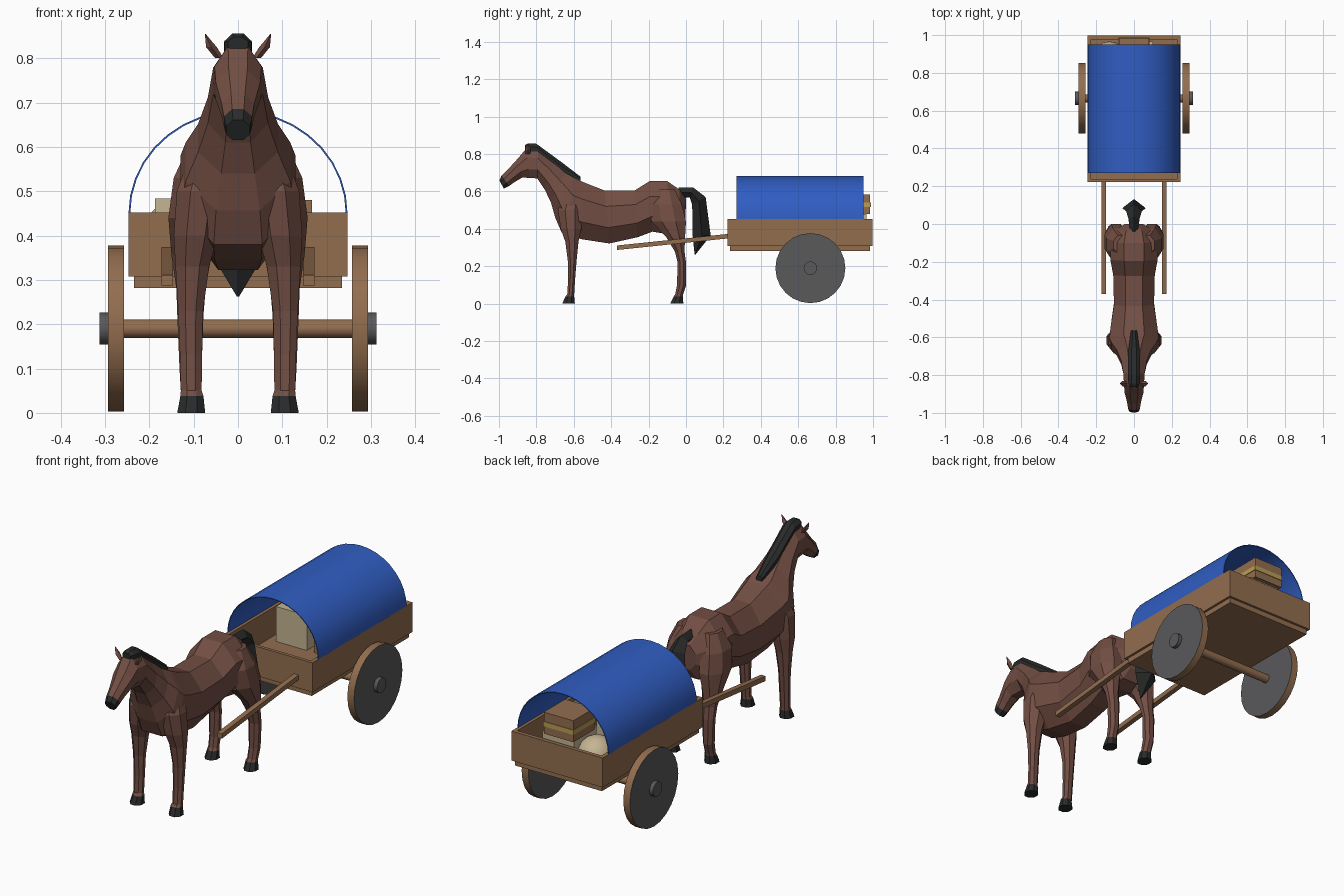
import bpy, bmesh, math
from mathutils import Vector


def material(name, r, g, b):
    m = bpy.data.materials.new(name)
    m.diffuse_color = (r, g, b, 1)
    return m


COAT = material("brown coat", 0.17, 0.077, 0.057)
BLACK = material("black hair and hoof", 0.022, 0.023, 0.023)
WOOD = material("wood", 0.29, 0.155, 0.078)
BLUE = material("blue canvas", 0.03, 0.11, 0.54)
GREY = material("grey iron", 0.10, 0.10, 0.105)
CREAM = material("cream sack", 0.56, 0.46, 0.29)
YELLOW = material("yellow band", 0.50, 0.34, 0.09)


def finish(name, bm, *mats):
    bmesh.ops.recalc_face_normals(bm, faces=bm.faces)
    me = bpy.data.meshes.new(name)
    bm.to_mesh(me)
    bm.free()
    for m in mats:
        me.materials.append(m)
    ob = bpy.data.objects.new(name, me)
    bpy.context.collection.objects.link(ob)
    return ob


def smooth(ob, angle=35):
    bpy.ops.object.select_all(action='DESELECT')
    ob.select_set(True)
    bpy.context.view_layer.objects.active = ob
    bpy.ops.object.shade_smooth_by_angle(angle=math.radians(angle))


def skin(name, rings, mats, split=None):
    """Bridge point rings; bridges from index split on use the second material."""
    bm = bmesh.new()
    rows = [[bm.verts.new(p) for p in ring] for ring in rings]
    n = len(rows[0])
    for k, (a, b) in enumerate(zip(rows, rows[1:])):
        for i in range(n):
            j = (i + 1) % n
            f = bm.faces.new((a[i], a[j], b[j], b[i]))
            f.material_index = int(split is not None and k >= split)
    bm.faces.new(rows[0])
    bm.faces.new(rows[-1]).material_index = int(split is not None)
    return finish(name, bm, *mats)


OCT = [(0.42, 1), (1, 0.4), (1, -0.4), (0.42, -1),
       (-0.42, -1), (-1, -0.4), (-1, 0.4), (-0.42, 1)]
DIAMOND = [(0, 1), (1, 0), (0, -1), (-1, 0)]


def spine_ring(yt, zt, yb, zb, w, profile=OCT):
    """Cross-section between a top and a bottom point on the centre plane."""
    top, bot = Vector((0, yt, zt)), Vector((0, yb, zb))
    mid, half = (top + bot) / 2, (top - bot) / 2
    return [mid + half * v + Vector((w * u, 0, 0)) for u, v in profile]


def leg_ring(z, y0, y1, x0, x1, side):
    cx, cy = (x0 + x1) / 2, (y0 + y1) / 2
    return [(side * (cx + u * (x1 - x0) / 2), cy + v * (y1 - y0) / 2, z) for u, v in OCT]


def box(name, x0, x1, y0, y1, z0, z1, mat):
    bm = bmesh.new()
    bmesh.ops.create_cube(bm, size=1)
    for v in bm.verts:
        v.co = ((x0 + x1) / 2 + v.co.x * (x1 - x0),
                (y0 + y1) / 2 + v.co.y * (y1 - y0),
                (z0 + z1) / 2 + v.co.z * (z1 - z0))
    return finish(name, bm, mat)


def disc(name, x0, x1, r, y, z, mats, n=24):
    """Cylinder along x; the end caps take the last material."""
    rings = [[(x, y + r * math.cos(math.tau * i / n), z + r * math.sin(math.tau * i / n))
              for i in range(n)] for x in (x0, x1)]
    ob = skin(name, rings, mats)
    for f in ob.data.polygons:
        if len(f.vertices) > 4:
            f.material_index = len(mats) - 1
    smooth(ob)
    return ob


# Horse body, neck and head, ending in a black muzzle
body = [(0.0, 0.56, -0.003, 0.44, 0.05), (-0.035, 0.61, -0.03, 0.39, 0.10),
        (-0.10, 0.655, -0.09, 0.37, 0.125), (-0.195, 0.655, -0.18, 0.385, 0.125),
        (-0.275, 0.605, -0.26, 0.355, 0.11), (-0.435, 0.605, -0.41, 0.322, 0.106),
        (-0.55, 0.65, -0.56, 0.345, 0.125), (-0.58, 0.665, -0.665, 0.38, 0.13),
        (-0.60, 0.675, -0.698, 0.457, 0.118), (-0.645, 0.70, -0.722, 0.54, 0.09),
        (-0.71, 0.755, -0.755, 0.61, 0.068), (-0.79, 0.825, -0.795, 0.67, 0.056),
        (-0.855, 0.828, -0.835, 0.672, 0.053), (-0.90, 0.775, -0.875, 0.675, 0.05),
        (-0.95, 0.72, -0.92, 0.648, 0.037), (-0.986, 0.685, -0.945, 0.63, 0.032),
        (-0.998, 0.66, -0.974, 0.615, 0.027)]
skin("horse_body", [spine_ring(*r) for r in body], (COAT, BLACK), split=15)

# Mane and tail
mane = [(-0.862, 0.848, -0.86, 0.815, 0.022), (-0.845, 0.856, -0.84, 0.80, 0.03),
        (-0.80, 0.855, -0.79, 0.79, 0.032), (-0.67, 0.76, -0.67, 0.69, 0.03),
        (-0.565, 0.68, -0.565, 0.645, 0.016)]
skin("mane", [spine_ring(*r) for r in mane], (BLACK,))
tail = [(-0.04, 0.622, -0.04, 0.565, 0.02), (0.04, 0.62, 0.02, 0.567, 0.03),
        (0.105, 0.57, 0.033, 0.53, 0.042), (0.132, 0.365, 0.036, 0.36, 0.062),
        (0.052, 0.264, 0.046, 0.262, 0.003)]
skin("tail", [spine_ring(*r, profile=DIAMOND) for r in tail], (BLACK,))

# Legs with hooves, and ears
hind = [(0.61, -0.16, -0.06, 0.03, 0.108), (0.53, -0.20, -0.022, 0.03, 0.145),
        (0.44, -0.185, 0.0, 0.035, 0.157), (0.355, -0.105, -0.005, 0.06, 0.150),
        (0.28, -0.06, -0.008, 0.073, 0.139), (0.22, -0.045, 0.0, 0.078, 0.137),
        (0.10, -0.048, 0.001, 0.082, 0.132), (0.05, -0.058, -0.015, 0.082, 0.129),
        (0.038, -0.066, -0.017, 0.078, 0.13), (0.0, -0.084, -0.014, 0.074, 0.137)]
fore = [(0.59, -0.65, -0.55, 0.03, 0.105), (0.50, -0.685, -0.555, 0.03, 0.138),
        (0.40, -0.67, -0.56, 0.045, 0.145), (0.33, -0.645, -0.575, 0.065, 0.141),
        (0.23, -0.632, -0.585, 0.079, 0.135), (0.13, -0.63, -0.593, 0.081, 0.131),
        (0.05, -0.635, -0.598, 0.082, 0.129),
        (0.038, -0.645, -0.598, 0.078, 0.13), (0.0, -0.662, -0.594, 0.074, 0.137)]
for side, tag in ((-1, "left"), (1, "right")):
    skin("hind_leg_" + tag, [leg_ring(*r, side) for r in hind], (COAT, BLACK), split=8)
    skin("fore_leg_" + tag, [leg_ring(*r, side) for r in fore], (COAT, BLACK), split=7)
    ear = [(0.042, 0.80, 0.012), (0.06, 0.825, 0.015), (0.074, 0.855, 0.001)]
    skin("ear_" + tag, [[(side * (x + r * u * 0.8), -0.845 + r * v, z) for u, v in DIAMOND]
                        for x, z, r in ear], (COAT,))

# Cart bed and walls
box("cart_bed", -0.235, 0.235, 0.235, 0.985, 0.282, 0.312, WOOD)
for side, tag in ((-1, "left"), (1, "right")):
    xs = sorted((side * 0.228, side * 0.247))
    box("side_wall_" + tag, *xs, 0.235, 0.98, 0.308, 0.452, WOOD)
box("front_wall", -0.247, 0.247, 0.222, 0.238, 0.308, 0.452, WOOD)
box("back_wall", -0.247, 0.247, 0.978, 0.997, 0.308, 0.452, WOOD)

# Shafts, wheels and axle
WY, WZ = 0.665, 0.19
for side, tag in ((-1, "left"), (1, "right")):
    a, b = side * 0.147, side * 0.172
    skin("shaft_" + tag, [[(a, y, z - 0.012), (b, y, z - 0.012), (b, y, z + 0.012), (a, y, z + 0.012)]
                          for y, z in ((-0.37, 0.299), (0.235, 0.362))], (WOOD,))
    disc("wheel_" + tag, side * 0.257, side * 0.293, 0.187, WY, WZ, (WOOD, GREY))
    disc("hub_" + tag, side * 0.29, side * 0.312, 0.036, WY, WZ, (GREY,), 16)
disc("axle", -0.26, 0.26, 0.021, WY, WZ, (WOOD,), 16)

# Arched canopy, a thin shell open at both ends
N = 18
arc = [math.pi * i / N for i in range(N + 1)]
outline = [(0.247 * math.cos(t), 0.45 + 0.232 * math.sin(t)) for t in arc]
outline += [(0.243 * math.cos(t), 0.45 + 0.228 * math.sin(t)) for t in reversed(arc)]
canopy = skin("canopy", [[(x, y, z) for x, z in outline] for y in (0.27, 0.95)], (BLUE,))
smooth(canopy)

# Cargo: banded crate on a lower bale, sacks and a spare crate
box("lower_bale", -0.07, 0.10, 0.79, 0.965, 0.31, 0.48, CREAM)
box("top_crate", -0.08, 0.08, 0.82, 0.985, 0.48, 0.585, WOOD)
box("crate_band", -0.083, 0.083, 0.817, 0.988, 0.517, 0.54, YELLOW)
box("front_bale", -0.187, -0.02, 0.56, 0.72, 0.31, 0.483, CREAM)
box("spare_crate", 0.02, 0.167, 0.56, 0.72, 0.31, 0.48, WOOD)
bm = bmesh.new()
bmesh.ops.create_uvsphere(bm, u_segments=16, v_segments=10, radius=1)
for v in bm.verts:
    v.co = (-0.13 + v.co.x * 0.088, 0.875 + v.co.y * 0.092, 0.395 + v.co.z * 0.087)
smooth(finish("sack", bm, CREAM), 60)
